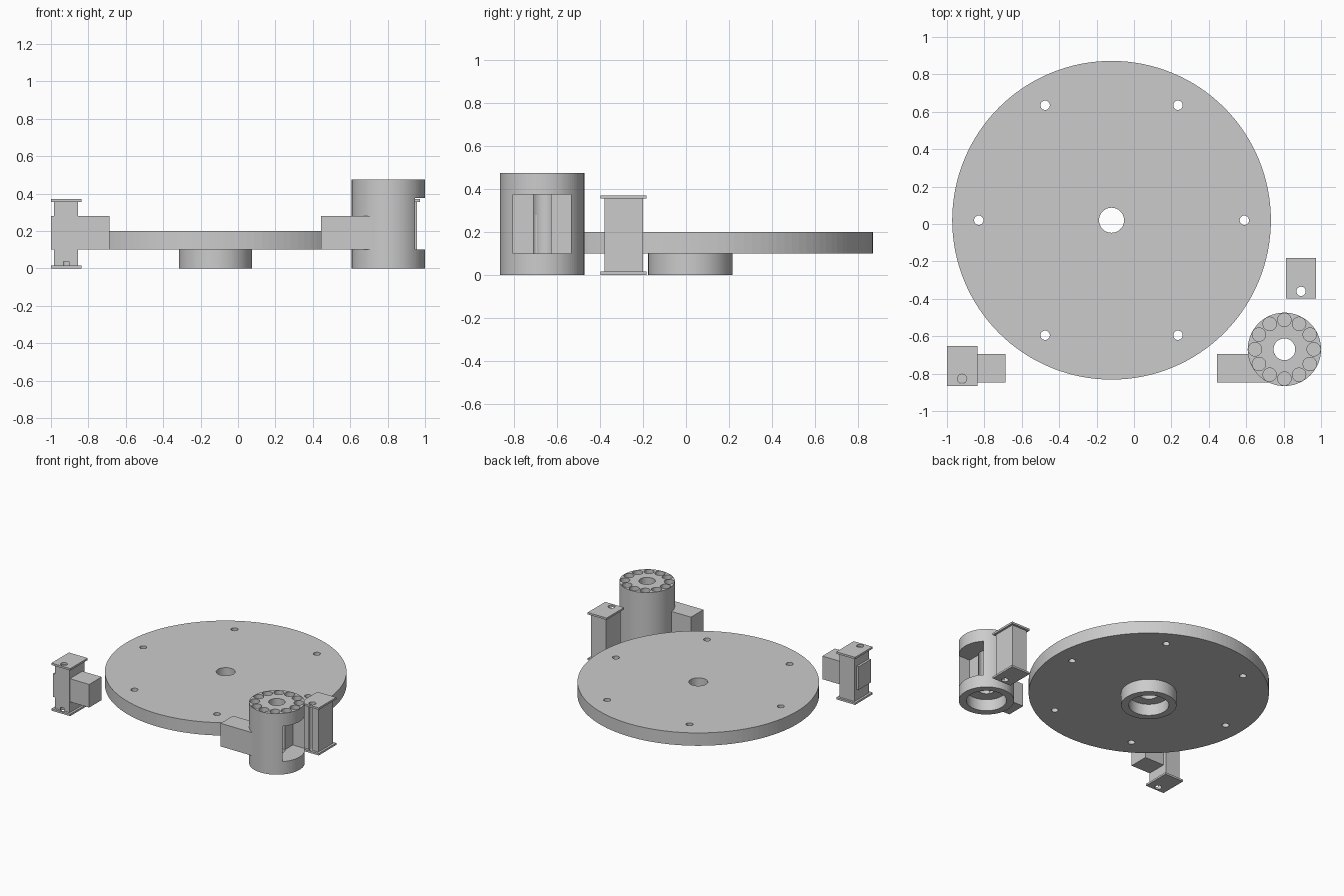
import bpy, bmesh, math
from mathutils import Matrix, Vector

cube = bpy.data.objects.get("Cube")
if cube:
    bpy.data.objects.remove(cube, do_unlink=True)

grey = bpy.data.materials.new("plain_grey")
grey.use_nodes = True
grey.diffuse_color = (0.6, 0.6, 0.6, 1)
grey.node_tree.nodes["Principled BSDF"].inputs["Base Color"].default_value = grey.diffuse_color


def finish(bm, name):
    mesh = bpy.data.meshes.new(name)
    bm.to_mesh(mesh)
    bm.free()
    mesh.materials.append(grey)
    obj = bpy.data.objects.new(name, mesh)
    bpy.context.collection.objects.link(obj)
    return obj


def cylinder(name, x, y, radius, z0, z1, sides=96):
    bm = bmesh.new()
    bmesh.ops.create_cone(bm, cap_ends=True, segments=sides, radius1=radius, radius2=radius,
                          depth=z1 - z0,
                          matrix=Matrix.Translation((x, y, (z0 + z1) / 2)))
    return finish(bm, name)


def box(name, low, high):
    low, high = Vector(low), Vector(high)
    bm = bmesh.new()
    bmesh.ops.create_cube(bm, size=1, matrix=Matrix.Translation((low + high) / 2)
                          @ Matrix.Diagonal((*(high - low), 1)))
    return finish(bm, name)


def cut(obj, cutters):
    """Subtract every cutter from the part, then discard the cutters."""
    for cutter in cutters:
        cutter.hide_render = True
        mod = obj.modifiers.new("cut", 'BOOLEAN')
        mod.operation, mod.solver, mod.object = 'DIFFERENCE', 'EXACT', cutter
    bpy.context.view_layer.update()
    graph = bpy.context.evaluated_depsgraph_get()
    mesh = bpy.data.meshes.new_from_object(obj.evaluated_get(graph))
    obj.modifiers.clear()
    obj.data = mesh
    for cutter in cutters:
        bpy.data.objects.remove(cutter, do_unlink=True)


def ring(x, y, radius, count):
    for i in range(count):
        a = math.tau * i / count
        yield x + radius * math.cos(a), y + radius * math.sin(a)


# Round plate with a centre hole and six bolt holes
px, py = -0.12, 0.02
plate = cylinder("round_plate", px, py, 0.852, 0.1, 0.2, 128)
cut(plate, [cylinder("bore", px, py, 0.067, 0, 0.3, 48)]
    + [cylinder("bolt", x, y, 0.025, 0, 0.3, 24) for x, y in ring(px, py, 0.71, 6)])

# Bearing hub under the plate
hub = cylinder("bearing_hub", px, py, 0.196, 0, 0.1)
cut(hub, [cylinder("bearing_seat", px, py, 0.142, -0.1, 0.09),
          cylinder("bore", px, py, 0.067, 0.05, 0.2, 48)])

# Drum with shaft bore, bearing seat, side window and twelve round sockets
dx, dy = 0.804, -0.67
drum = cylinder("drum", dx, dy, 0.196, 0, 0.475)
cut(drum, [cylinder("shaft", dx, dy, 0.058, -0.1, 0.6, 48),
           cylinder("bearing_seat", dx, dy, 0.142, -0.1, 0.09),
           box("window", (0.846, dy - 0.135, 0.1), (1.1, dy + 0.135, 0.375))]
    + [cylinder("socket", x, y, 0.036, 0.44, 0.6, 32) for x, y in ring(dx, dy, 0.157, 12)])


# Rectangular arms
def arm(name, x):
    box(name, (x, -0.847, 0.1), (x + 0.312, -0.694, 0.28))


arm("drum_arm", 0.443)
arm("bracket_arm", -1.0)


# Upright brackets: a block between two thin flanges, with a vertical screw hole
def bracket(name, x, y, through):
    body = box(name + "_body", (x + 0.017, y + 0.018, 0.015), (x + 0.145, y + 0.198, 0.355))
    top = box(name + "_top_flange", (x, y, 0.355), (x + 0.162, y + 0.215, 0.37))
    base = box(name + "_bottom_flange", (x, y, 0), (x + 0.162, y + 0.215, 0.015))
    depth = 0.4 if through else 0.037
    for part, end in ((body, depth), (top, 0.4), (base, 0.4)):
        cut(part, [cylinder("screw", x + 0.081, y + 0.038, 0.025, -0.1, end, 24)])


bracket("left_end_bracket", -1.0, -0.866, False)
bracket("loose_bracket", 0.812, -0.398, True)
